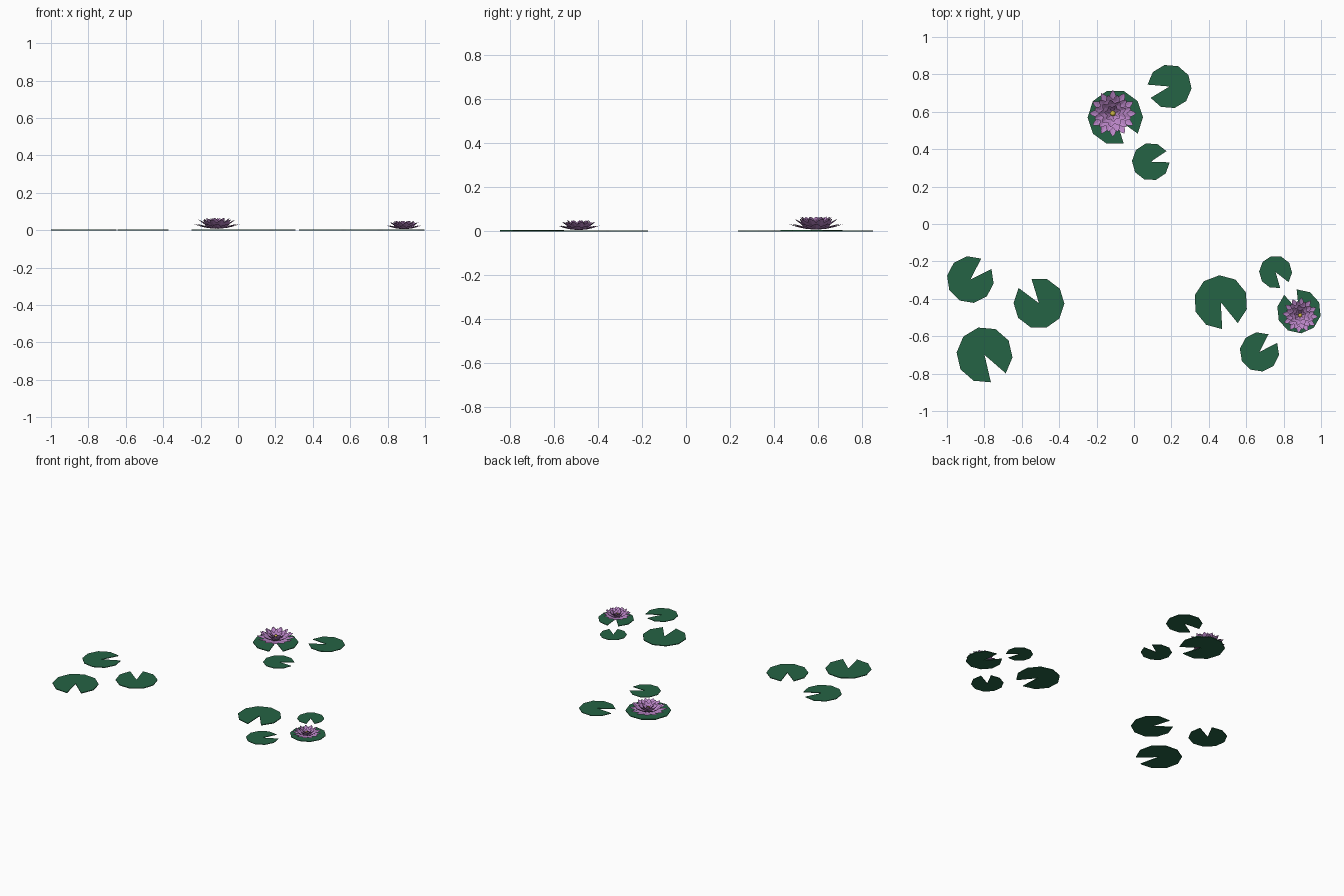
import bpy, bmesh
from math import cos, sin, radians, tau
from mathutils import Vector, Matrix

if "Cube" in bpy.data.objects:
    bpy.data.objects.remove(bpy.data.objects["Cube"])


def material(name, rgb):
    m = bpy.data.materials.new(name)
    m.diffuse_color = (*rgb, 1)
    m.use_nodes = True
    m.node_tree.nodes["Principled BSDF"].inputs["Base Color"].default_value = m.diffuse_color
    return m


GREEN = material("leaf_green", (0.018, 0.125, 0.058))
PINK = material("petal_pink", (0.50, 0.24, 0.58))
YELLOW = material("stamen_yellow", (0.65, 0.5, 0.06))


def finish(bm, name, mat):
    me = bpy.data.meshes.new(name)
    bm.to_mesh(me)
    bm.free()
    me.materials.append(mat)
    ob = bpy.data.objects.new(name, me)
    bpy.context.collection.objects.link(ob)
    return ob


# Lily pad: thin ten-sided disc with one wedge cut out to the centre
def lily_pad(name, x, y, r, notch):
    bm = bmesh.new()
    hub = bm.verts.new((x, y, 0))
    rim = []
    for i in range(10):
        a = radians(notch + 18 + 36 * i)
        rim.append(bm.verts.new((x + r * cos(a), y + r * sin(a), 0)))
    faces = [bm.faces.new((hub, p, q)) for p, q in zip(rim, rim[1:])]
    top = bmesh.ops.extrude_face_region(bm, geom=faces)["geom"]
    moved = [v for v in top if isinstance(v, bmesh.types.BMVert)]
    bmesh.ops.translate(bm, verts=moved, vec=(0, 0, 0.035 * r))
    bmesh.ops.recalc_face_normals(bm, faces=bm.faces)
    finish(bm, name, GREEN)


# Petal: creased, pointed leaf shape that curls up from base to tip
def add_petal(bm, angle, reach, height, width, base_z):
    # (fraction of reach, fraction of height, fraction of half width)
    rows = [(0.08, 0.0, 0.15), (0.4, 0.16, 0.8), (0.68, 0.46, 1.0), (0.88, 0.78, 0.55)]
    rot = Matrix.Rotation(angle, 3, 'Z')

    def vert(u, h, w):
        return bm.verts.new(rot @ Vector((u * reach, w * width, base_z + h * height)))

    strips = []
    for u, h, w in rows:
        strips.append((vert(u, h + 0.14 * w, -w), vert(u, h, 0), vert(u, h + 0.14 * w, w)))
    for a, b in zip(strips, strips[1:]):
        bm.faces.new((a[0], b[0], b[1], a[1]))
        bm.faces.new((a[1], b[1], b[2], a[2]))
    tip = vert(1, 1, 0)
    a = strips[-1]
    bm.faces.new((a[0], tip, a[1]))
    bm.faces.new((a[1], tip, a[2]))


# Flower: rings of petals getting steeper inwards, with a yellow centre
def water_lily(name, x, y, size, turn):
    bm = bmesh.new()
    # (count, reach, tip height, half width, base height, phase)
    rings = [(12, 0.125, 0.026, 0.021, 0.008, 0.0),
             (12, 0.102, 0.046, 0.021, 0.011, 0.5),
             (9, 0.074, 0.054, 0.019, 0.013, 0.25),
             (7, 0.045, 0.050, 0.014, 0.015, 0.6)]
    for n, reach, height, width, base, phase in rings:
        for i in range(n):
            add_petal(bm, turn + tau * (i + phase) / n, reach, height, width, base)
    place = Matrix.Translation((x, y, 0)) @ Matrix.Scale(size, 4)
    bm.transform(place)
    finish(bm, name + "_petals", PINK)
    bm = bmesh.new()
    bmesh.ops.create_uvsphere(bm, u_segments=10, v_segments=6, radius=0.015,
                              matrix=Matrix.Translation((0, 0, 0.03)))
    bm.transform(place)
    finish(bm, name + "_centre", YELLOW)


# Three clusters of pads: x, y, radius, notch direction in degrees
pads = [(-0.10, 0.57, 0.148, -54), (0.19, 0.735, 0.118, 193), (0.09, 0.333, 0.101, 16),
        (-0.875, -0.297, 0.126, 44.5), (-0.508, -0.424, 0.136, 125), (-0.799, -0.70, 0.150, -59),
        (0.464, -0.418, 0.144, -69), (0.757, -0.257, 0.088, -56),
        (0.882, -0.467, 0.118, 114), (0.671, -0.684, 0.106, 45)]
for i, (x, y, r, notch) in enumerate(pads):
    lily_pad(f"lily_pad_{i + 1}", x, y, r, notch)

water_lily("large_flower", -0.113, 0.591, 1.0, radians(90))
water_lily("small_flower", 0.888, -0.488, 0.76, radians(85))
